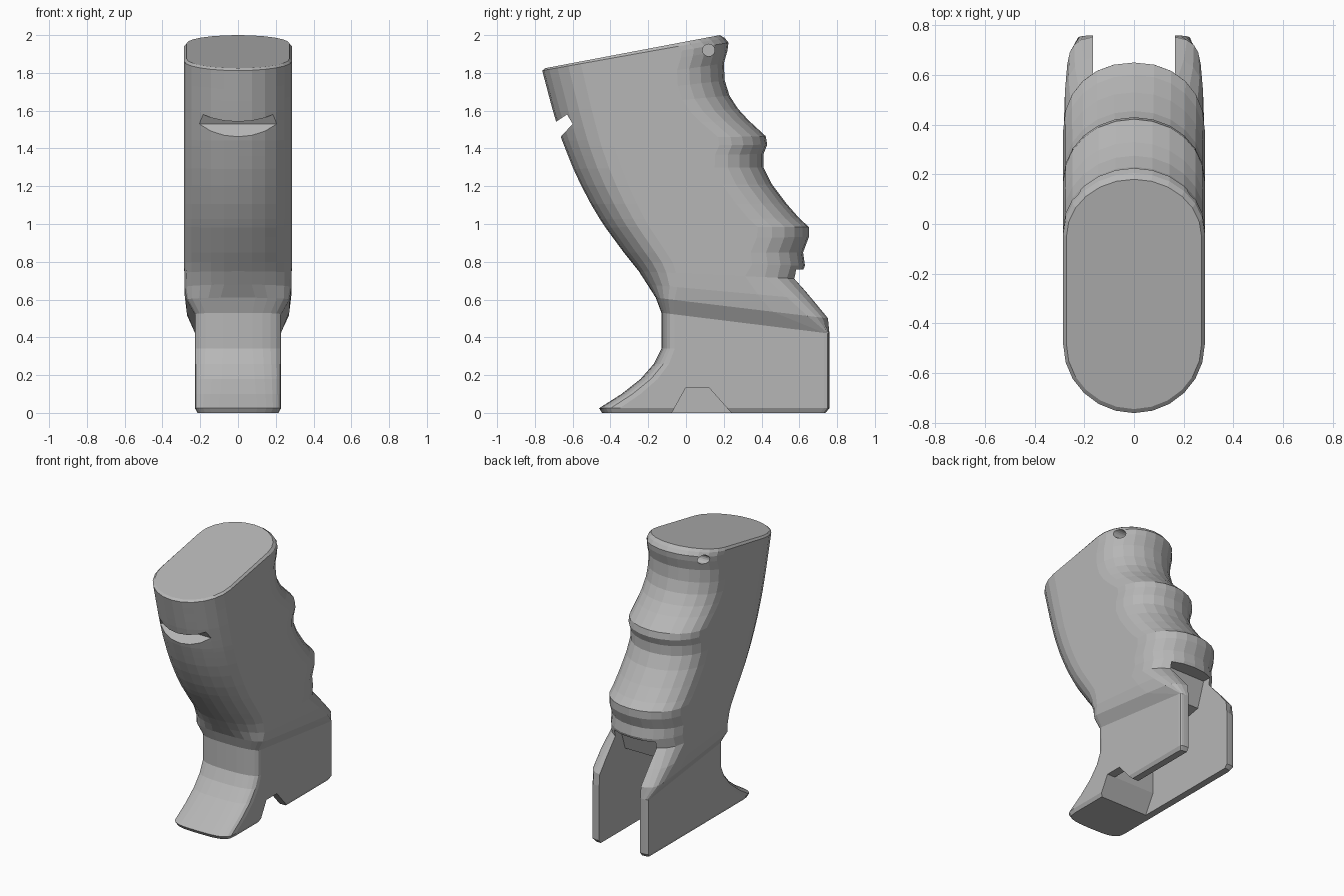
import bpy, bmesh, math
from mathutils import Vector

cube = bpy.data.objects.get("Cube")
if cube:
    bpy.data.objects.remove(cube, do_unlink=True)

grey = bpy.data.materials.new("plain grey")
grey.use_nodes = True
grey.diffuse_color = (0.47, 0.47, 0.47, 1)
grey.node_tree.nodes["Principled BSDF"].inputs["Base Color"].default_value = grey.diffuse_color


def interp(table, v):
    """Linear lookup; each row is a key followed by its values."""
    for a, b in zip(table, table[1:]):
        if v <= b[0]:
            t = (v - a[0]) / (b[0] - a[0])
            return [p + (q - p) * t for p, q in zip(a[1:], b[1:])]
    return list(table[-1][1:])


def finish(bm, name):
    bmesh.ops.recalc_face_normals(bm, faces=bm.faces)
    mesh = bpy.data.meshes.new(name)
    bm.to_mesh(mesh)
    bm.free()
    mesh.materials.append(grey)
    obj = bpy.data.objects.new(name, mesh)
    bpy.context.collection.objects.link(obj)
    return obj


def prism(name, profile, x0, x1):
    """Side profile of (y, z) points extruded across the width."""
    bm = bmesh.new()
    face = bm.faces.new([bm.verts.new((x0, y, z)) for y, z in profile])
    new = bmesh.ops.extrude_face_region(bm, geom=[face])["geom"]
    bmesh.ops.translate(bm, vec=(x1 - x0, 0, 0),
                        verts=[g for g in new if isinstance(g, bmesh.types.BMVert)])
    return finish(bm, name)


# Back outline with finger grooves: (y, z)
back = [(.74, 0), (.76, .025), (.76, .1), (.76, .18), (.76, .26), (.76, .34),
        (.76, .42), (.755, .5), (.68, .6), (.6, .71), (.63, .78), (.62, .85),
        (.65, .93), (.65, .985), (.6, 1.03), (.53, 1.11), (.455, 1.21),
        (.41, 1.3), (.41, 1.37), (.43, 1.42), (.422, 1.465), (.33, 1.55),
        (.275, 1.61), (.23, 1.68), (.205, 1.76), (.2, 1.85), (.22, 1.92),
        (.225, 1.96), (.205, 1.985), (.18, 2)]
# Front outline: z -> y
front = [(0, -.445), (.025, -.46), (.08, -.37), (.15, -.27), (.24, -.18),
         (.34, -.13), (.53, -.13), (.61, -.16), (.75, -.25), (.85, -.33),
         (1, -.44), (1.15, -.53), (1.3, -.6), (1.46, -.663), (1.6, -.705),
         (1.815, -.762), (1.825, -.745)]
# Tilt of each section: back z -> front z
tilt = [(0, 0), (.34, .34), (.42, .53), (.5, .61), (.6, .68), (.71, .75),
        (.85, .85), (1.42, 1.41), (1.55, 1.5), (1.985, 1.812), (2, 1.825)]
# Section shape: back z -> half width, front depth, back depth, front and back roundness
shape = [(0, .215, .1, .03, .6, .3), (.025, .228, .11, .03, .6, .3),
         (.34, .228, .07, .03, .8, .3), (.42, .228, .07, .03, .8, .3),
         (.5, .272, .1, .3, .8, .35), (.6, .283, .16, .3, 1, .5),
         (.78, .285, .22, .28, 1, .9), (1.5, .285, .27, .25, 1, 1),
         (1.985, .285, .28, .25, 1, 1), (2, .272, .265, .235, 1, 1)]

# Grip body lofted through tilted rounded sections
SEG = 12
bm = bmesh.new()
rings = []
for by, bz in back:
    fz = interp(tilt, bz)[0]
    a = Vector((0, interp(front, fz)[0], fz))
    b = Vector((0, by, bz))
    axis = (b - a).normalized()
    half, df, db, pf, pb = interp(shape, bz)
    ring = []
    for tip, depth, power, way in ((b, db, pb, 1), (a, df, pf, -1)):
        for i in range(SEG + 1):
            ang = math.pi * (i / SEG - 0.5)
            c, s = max(math.cos(ang), 0) ** power, math.sin(ang)
            x = math.copysign(abs(s) ** power, s) * half * way
            co = tip - axis * way * depth * (1 - c)
            ring.append(bm.verts.new((x, co.y, co.z)))
    rings.append(ring)
for lo, hi in zip(rings, rings[1:]):
    for i in range(len(lo)):
        j = (i + 1) % len(lo)
        bm.faces.new((lo[i], lo[j], hi[j], hi[i]))
bm.faces.new(rings[0])
bm.faces.new(rings[-1])
grip = finish(bm, "grip_body")

# Cutters: mounting slot, one-sided bottom notch, front groove, pin holes
cutters = [
    prism("slot_cutter", [(0, -.1), (0, .3), (.06, .5), (.46, .58), (.52, .76),
                          (.9, .76), (.9, -.1)], -.165, .165),
    prism("notch_cutter", [(-.125, -.1), (-.075, 0), (0, .135), (.12, .135),
                           (.24, 0), (.33, -.1)], -.164, .4),
    prism("groove_cutter", [(-.75, 1.5), (-.63, 1.58), (-.6, 1.53), (-.72, 1.4)], -.4, .4),
]
circle = [(.12 + .032 * math.cos(math.tau * i / 16), 1.92 + .032 * math.sin(math.tau * i / 16))
          for i in range(16)]
for side in (-1, 1):
    cutters.append(prism("pin_hole_cutter", circle, side * .12, side * .4))

for cutter in cutters:
    cutter.hide_render = True
    mod = grip.modifiers.new(cutter.name, "BOOLEAN")
    mod.operation = "DIFFERENCE"
    mod.solver = "EXACT"
    mod.object = cutter

# Bake the cuts and drop the cutters
depsgraph = bpy.context.evaluated_depsgraph_get()
baked = bpy.data.meshes.new_from_object(grip.evaluated_get(depsgraph))
grip.modifiers.clear()
grip.data = baked
for cutter in cutters:
    bpy.data.objects.remove(cutter, do_unlink=True)
